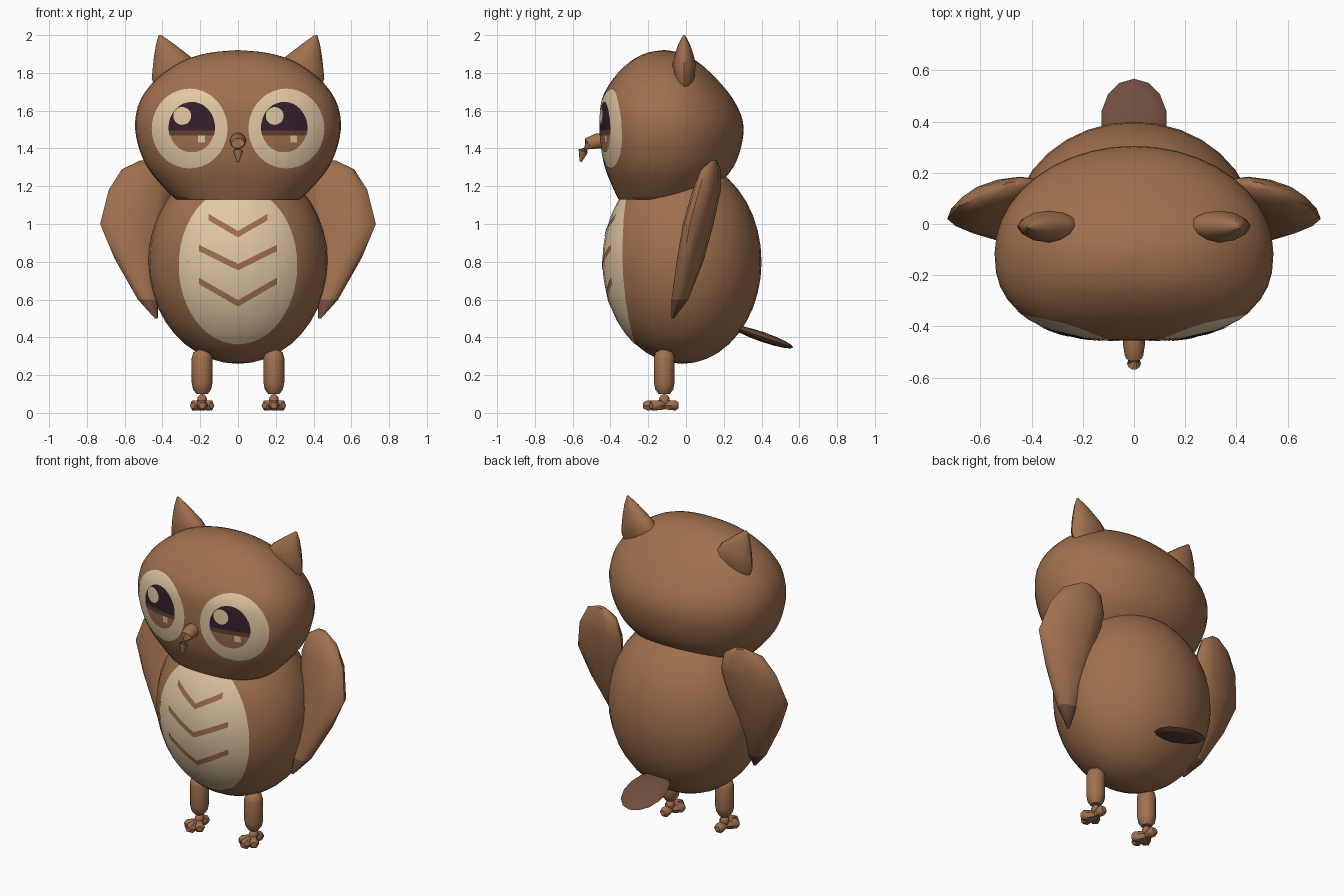
import bpy, bmesh, math
from math import sin, cos, pi, radians
from mathutils import Vector, Matrix
from mathutils.bvhtree import BVHTree

cube = bpy.data.objects.get("Cube")
if cube:
    bpy.data.objects.remove(cube, do_unlink=True)


def material(name, *rgb):
    lin = [((c / 255 + 0.055) / 1.055) ** 2.4 for c in rgb] + [1]
    m = bpy.data.materials.new(name)
    m.use_nodes = True
    m.diffuse_color = lin
    m.node_tree.nodes["Principled BSDF"].inputs["Base Color"].default_value = lin
    return m


FUR = material("brown fur", 160, 112, 78)
DARK = material("dark feather", 112, 77, 63)
CREAM = material("cream", 226, 200, 164)
PUPIL = material("dark plum", 52, 32, 46)
BAND = material("deep brown", 100, 65, 46)
parts = []


def finish(name, bm, *mats, recalc=True):
    if recalc:
        bmesh.ops.recalc_face_normals(bm, faces=bm.faces)
    me = bpy.data.meshes.new(name)
    bm.to_mesh(me)
    bm.free()
    for m in mats:
        me.materials.append(m)
    ob = bpy.data.objects.new(name, me)
    bpy.context.collection.objects.link(ob)
    parts.append(ob)
    return ob


def loft(name, rings, *mats, rule=None):
    """Skin closed rings of points and cap both ends."""
    bm = bmesh.new()
    loops = [[bm.verts.new(p) for p in r] for r in rings]
    n = len(loops[0])
    for a, b in zip(loops, loops[1:]):
        for i in range(n):
            bm.faces.new((a[i], a[(i + 1) % n], b[(i + 1) % n], b[i]))
    bm.faces.new(loops[0])
    bm.faces.new(loops[-1])
    if rule:
        for f in bm.faces:
            f.material_index = rule(f.calc_center_median())
    return finish(name, bm, *mats)


def ellipsoid(name, center, radii, mat, seg=24, rings=14, tilt=0):
    bm = bmesh.new()
    mtx = (Matrix.Translation(center) @ Matrix.Rotation(tilt, 4, 'X')
           @ Matrix.Diagonal((*radii, 1)))
    bmesh.ops.create_uvsphere(bm, u_segments=seg, v_segments=rings, radius=1, matrix=mtx)
    return finish(name, bm, mat)


def tube(name, path, mat, seg=8):
    """Round tube through (x, y, z, radius) points."""
    pts = [Vector(p[:3]) for p in path]
    rings = []
    for i, p in enumerate(pts):
        d = (pts[min(i + 1, len(pts) - 1)] - pts[max(i - 1, 0)]).normalized()
        u = d.cross(Vector((0, 1, 0)) if abs(d.z) > 0.9 else Vector((0, 0, 1))).normalized()
        v = d.cross(u)
        rings.append([p + path[i][3] * (u * cos(2 * pi * k / seg) + v * sin(2 * pi * k / seg))
                      for k in range(seg)])
    return loft(name, rings, mat)


def smooth_rows(rows, steps=3):
    """Catmull-Rom interpolation of profile rows."""
    rows = [Vector(r) for r in rows]
    out = []
    for i in range(len(rows) - 1):
        a, b, c, d = (rows[max(0, min(j, len(rows) - 1))] for j in range(i - 1, i + 3))
        for k in range(steps):
            t = k / steps
            out.append(b + (c - a) * (t / 2) + (a * 2 - b * 5 + c * 4 - d) * (t * t / 2)
                       + (b * 3 - a - c * 3 + d) * (t ** 3 / 2))
    return out + [rows[-1]]


def patch(name, target, shape, mat, lift, nu=14, nv=16):
    """Thin painted marking: shape(s, t) gives x, z; projected on the front."""
    me = target.data
    tree = BVHTree.FromPolygons([v.co for v in me.vertices], [p.vertices for p in me.polygons])
    bm = bmesh.new()
    grid = []
    for j in range(nv + 1):
        row = []
        for i in range(nu + 1):
            x, z = shape(2 * i / nu - 1, j / nv)
            hit, nor, _, _ = tree.ray_cast(Vector((x, -2, z)), Vector((0, 1, 0)))
            row.append(bm.verts.new(hit + nor * lift))
        grid.append(row)
    for a, b in zip(grid, grid[1:]):
        for i in range(nu):
            bm.faces.new((a[i], a[i + 1], b[i + 1], b[i]))
    bmesh.ops.remove_doubles(bm, verts=bm.verts, dist=0.0002)
    bm.normal_update()
    bmesh.ops.reverse_faces(bm, faces=[f for f in bm.faces if f.normal.y > 0])
    return finish(name, bm, mat, recalc=False)


def oval(cx, cz, rx, rz, a0=-90, a1=90):
    def shape(s, t):
        a = radians(a0 + (a1 - a0) * t)
        return cx + s * rx * cos(a), cz + rz * sin(a)
    return shape


def chevron(half, low, high):
    return lambda s, t: (s * half, low + (high - low) * abs(s) + (t - 0.5) * 0.034)


# Body
body = ellipsoid("body", (0, -0.02, 0.80), (0.475, 0.42, 0.54), FUR, 32, 20)

# Head: rows of height, half width, front y, back y
head_rows = smooth_rows([
    (1.13, 0.33, -0.358, 0.08), (1.20, 0.40, -0.39, 0.165), (1.30, 0.48, -0.43, 0.25),
    (1.42, 0.53, -0.452, 0.295), (1.54, 0.545, -0.456, 0.302), (1.66, 0.515, -0.446, 0.25),
    (1.77, 0.43, -0.385, 0.16), (1.86, 0.30, -0.295, 0.06), (1.905, 0.16, -0.21, -0.03),
    (1.92, 0.01, -0.125, -0.105)])


def head_ring(z, half, front, back, n=40):
    ring = []
    for k in range(n):
        c, s = cos(2 * pi * k / n), sin(2 * pi * k / n)
        e = 0.82 if s < 0 else 1
        depth = (back + 0.115) if s > 0 else (-0.115 - front)
        ring.append((math.copysign(abs(c) ** e, c) * half,
                     -0.115 + math.copysign(abs(s) ** e, s) * depth, z))
    return ring


head = loft("head", [head_ring(*r) for r in head_rows], FUR)

# Belly and chevrons
patch("belly", body, oval(0, 0.78, 0.312, 0.415), CREAM, 0.003, 20, 24)
for i, mark in enumerate([(0.155, 0.945, 1.035), (0.205, 0.772, 0.873), (0.205, 0.582, 0.70)]):
    patch("chest_chevron_%d" % (i + 1), body, chevron(*mark), FUR, 0.006, 16, 2)

# Beak
tube("beak", [(0, -0.42, 1.435, 0.04), (0, -0.47, 1.44, 0.043), (0, -0.515, 1.425, 0.036),
              (0, -0.545, 1.385, 0.027), (0, -0.558, 1.33, 0.006)], FUR, 10)

# Tail
ellipsoid("tail", (0, 0.405, 0.402), (0.13, 0.172, 0.026), DARK, 14, 8, radians(-19))

# Wing rows: z, inner x, inner y, outer x, outer y, half thickness
WING = [(1.335, 0.45, 0.155, 0.52, 0.14, 0.015), (1.29, 0.38, 0.16, 0.615, 0.10, 0.045),
        (1.18, 0.35, 0.15, 0.685, 0.07, 0.065), (1.00, 0.37, 0.11, 0.73, 0.02, 0.07),
        (0.82, 0.40, 0.06, 0.655, -0.01, 0.065), (0.60, 0.42, -0.02, 0.53, -0.045, 0.045),
        (0.50, 0.425, -0.07, 0.44, -0.07, 0.006)]
# Ear rows: z, inner x, outer x, half depth
EAR = [(1.70, 0.22, 0.43, 0.03), (1.77, 0.20, 0.457, 0.055), (1.84, 0.215, 0.45, 0.062),
       (1.885, 0.25, 0.445, 0.053), (1.95, 0.335, 0.434, 0.032), (2.0, 0.405, 0.42, 0.005)]


def wing_ring(side, z, xi, yi, xo, yo, thick, n=12):
    a, b = Vector((xi, yi, z)), Vector((xo, yo, z))
    d = (b - a).normalized()
    nor = Vector((-d.y, d.x, 0))
    pts = [a.lerp(b, (1 - cos(2 * pi * k / n)) / 2) + nor * thick * sin(2 * pi * k / n)
           for k in range(n)]
    return [(side * p.x, p.y, p.z) for p in pts]


def ear_ring(side, z, xi, xo, depth, n=12):
    return [(side * ((xi + xo) / 2 + (xo - xi) / 2 * cos(2 * pi * k / n)),
             -0.01 + depth * sin(2 * pi * k / n), z) for k in range(n)]


for side, tag in ((1, "left"), (-1, "right")):
    loft(tag + "_wing", [wing_ring(side, *r) for r in WING], FUR, DARK,
         rule=lambda c: 1 if c.z < 0.6 else 0)
    loft(tag + "_ear", [ear_ring(side, *r) for r in EAR], FUR)

    # Eye, with both highlights on the same side
    x = side * 0.243
    patch(tag + "_eye_disc", head, oval(side * 0.255, 1.505, 0.2, 0.21), CREAM, 0.003, 18, 20)
    patch(tag + "_iris", head, oval(x, 1.51, 0.12, 0.13, -80, -17), FUR, 0.005)
    patch(tag + "_iris_band", head, oval(x, 1.51, 0.122, 0.133, -18, -6), BAND, 0.006, 14, 3)
    patch(tag + "_pupil", head, oval(x, 1.51, 0.122, 0.135, -6, 90), PUPIL, 0.006)
    patch(tag + "_highlight", head, oval(x - 0.05, 1.572, 0.047, 0.047), CREAM, 0.008, 8, 10)
    patch(tag + "_small_highlight", head,
          lambda s, t: (x + 0.05 + s * 0.018, 1.432 + t * 0.038), CREAM, 0.008, 2, 2)

    # Leg and foot
    lx, ly = side * 0.19, -0.115
    tube(tag + "_leg", [(lx, ly, 0.10, 0.03), (lx, ly, 0.125, 0.048), (lx, ly, 0.16, 0.055),
                        (lx, ly, 0.29, 0.055), (lx, ly, 0.32, 0.047), (lx, ly, 0.335, 0.02)], FUR, 12)
    ellipsoid(tag + "_ankle", (lx, ly, 0.065), (0.027, 0.03, 0.035), FUR, 8, 6)
    for toe, dx, dy in (("front", 0, -0.112), ("outer", 0.05, -0.07),
                        ("inner", -0.05, -0.07), ("back", 0, 0.075)):
        tube("%s_%s_toe" % (tag, toe),
             [(lx + side * dx * f, ly + dy * f, 0.04, r)
              for f, r in ((0, 0.022), (0.3, 0.028), (0.8, 0.031), (1, 0.018))], FUR, 6)

# Smooth shading with sharp edges kept
bpy.ops.object.select_all(action='DESELECT')
for ob in parts:
    ob.select_set(True)
bpy.context.view_layer.objects.active = body
bpy.ops.object.shade_smooth_by_angle(angle=radians(50))
